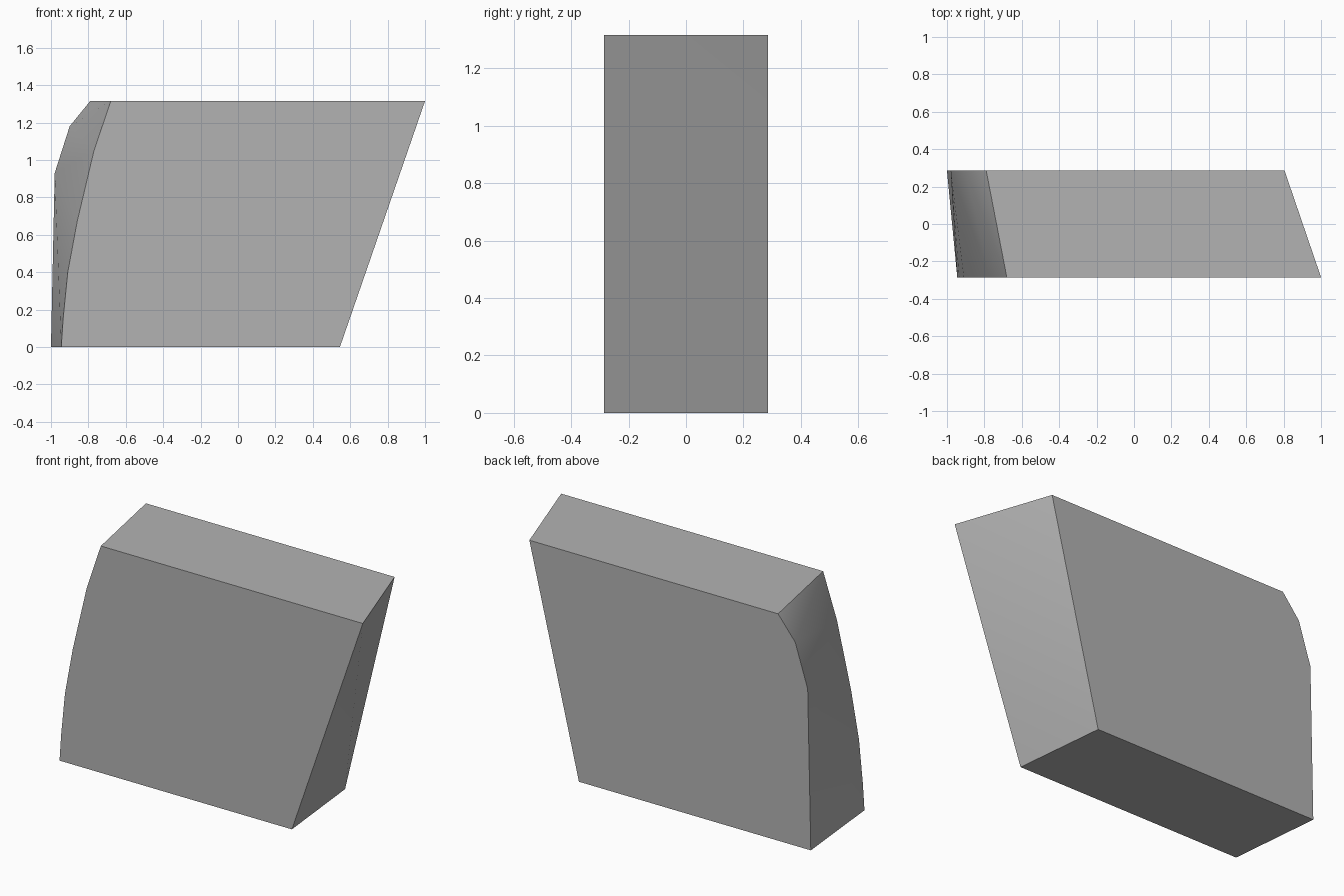
import bpy
import bmesh

if "Cube" in bpy.data.objects:
    bpy.data.objects.remove(bpy.data.objects["Cube"], do_unlink=True)

HALF_DEPTH = 0.285
HEIGHT = 1.315

# Outlines (x, z) of the front and back faces: curved edge going up, then slanted edge
front_outline = [(-0.945, 0), (-0.935, 0.15), (-0.91, 0.40), (-0.86, 0.67),
                 (-0.77, 1.05), (-0.68, HEIGHT), (1.0, HEIGHT), (0.545, 0)]
back_outline = [(-1.0, 0), (-0.98, 0.93), (-0.90, 1.18), (-0.79, HEIGHT),
                (0.805, HEIGHT), (0.487, 0)]

# Solid skin stretched between the two outlines
bm = bmesh.new()
for outline, y in ((front_outline, -HALF_DEPTH), (back_outline, HALF_DEPTH)):
    for x, z in outline:
        bm.verts.new((x, y, z))
bmesh.ops.convex_hull(bm, input=bm.verts[:])
bmesh.ops.dissolve_limit(bm, angle_limit=0.004, verts=[], edges=bm.edges[:])
bmesh.ops.recalc_face_normals(bm, faces=bm.faces[:])

mesh = bpy.data.meshes.new("slanted_block")
bm.to_mesh(mesh)
bm.free()
block = bpy.data.objects.new("slanted_block", mesh)
bpy.context.collection.objects.link(block)

# Plain grey
grey = bpy.data.materials.new("grey")
grey.use_nodes = True
color = (0.45, 0.45, 0.45, 1)
grey.diffuse_color = color
grey.node_tree.nodes["Principled BSDF"].inputs["Base Color"].default_value = color
mesh.materials.append(grey)

# Soft curved edge, crisp borders
bpy.ops.object.select_all(action="DESELECT")
block.select_set(True)
bpy.context.view_layer.objects.active = block
bpy.ops.object.shade_smooth_by_angle(angle=0.52)
